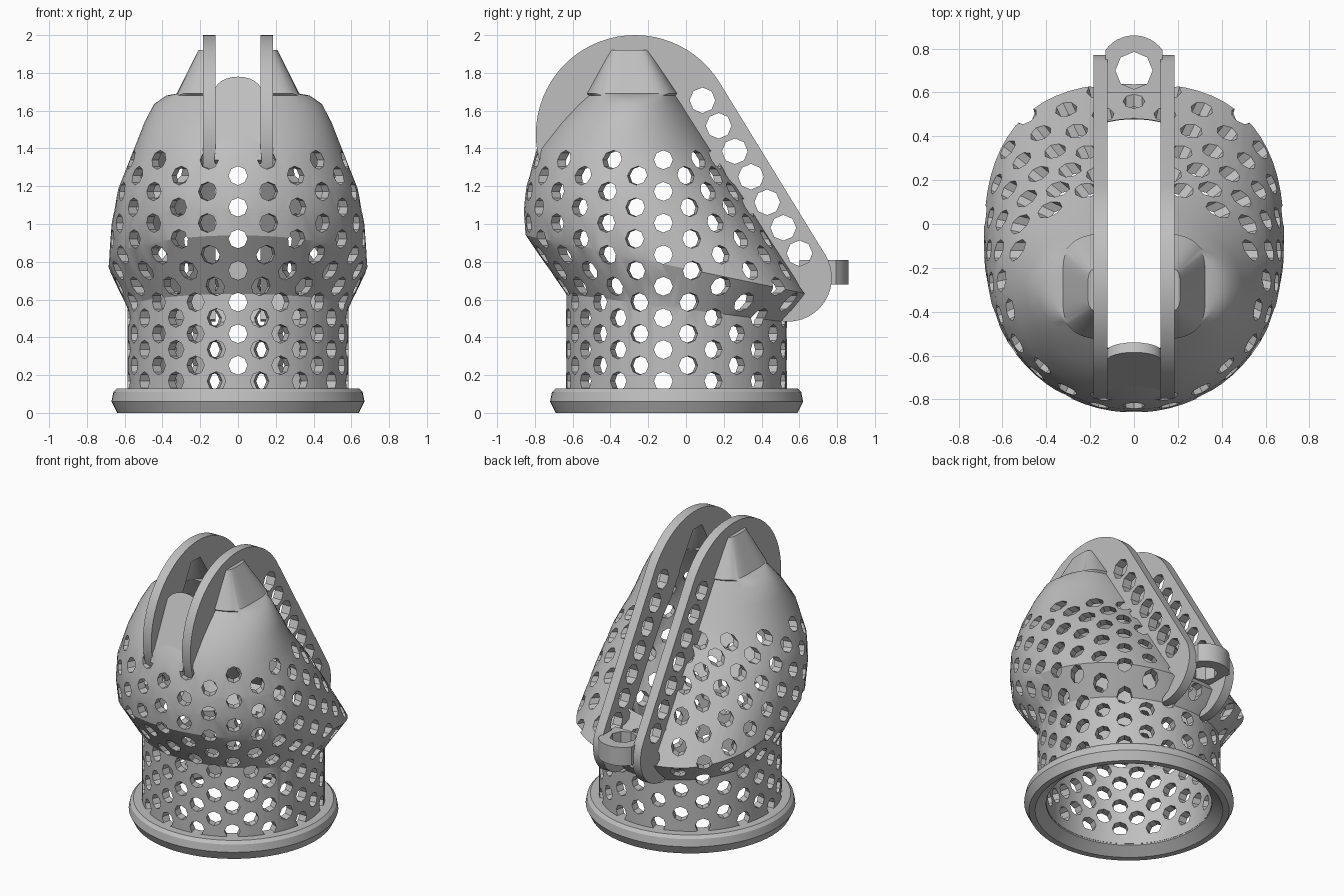
import bpy, bmesh, math
from mathutils import Matrix, Vector

cube = bpy.data.objects.get("Cube")
if cube:
    bpy.data.objects.remove(cube, do_unlink=True)

grey = bpy.data.materials.new("plain_grey")
grey.use_nodes = True
COLOUR = (0.52, 0.52, 0.52, 1)
grey.diffuse_color = COLOUR
grey.node_tree.nodes["Principled BSDF"].inputs["Base Color"].default_value = COLOUR

AXIS_Y = -0.05   # centre of the round neck
WALL = 0.057


def finish(name, bm):
    bmesh.ops.recalc_face_normals(bm, faces=bm.faces)
    mesh = bpy.data.meshes.new(name)
    bm.to_mesh(mesh)
    bm.free()
    mesh.materials.append(grey)
    obj = bpy.data.objects.new(name, mesh)
    bpy.context.collection.objects.link(obj)
    return obj


def bridge(bm, loops, capped=True):
    rows = [[bm.verts.new(p) for p in loop] for loop in loops]
    pairs = list(zip(rows, rows[1:]))
    if not capped:
        pairs.append((rows[-1], rows[0]))
    for a, b in pairs:
        for i in range(len(a)):
            j = (i + 1) % len(a)
            bm.faces.new((a[i], a[j], b[j], b[i]))
    if capped:
        bm.faces.new(rows[0][::-1])
        bm.faces.new(rows[-1])


def prism(bm, start, end, radius, sides=8):
    start, end = Vector(start), Vector(end)
    turn = (end - start).to_track_quat('Z', 'Y').to_matrix().to_4x4()
    place = Matrix.Translation((start + end) / 2) @ turn
    bmesh.ops.create_cone(bm, cap_ends=True, segments=sides, radius1=radius, radius2=radius,
                          depth=(end - start).length, matrix=place)


def cut(obj, *cutters):
    for c in cutters:
        mod = obj.modifiers.new("cut", 'BOOLEAN')
        mod.operation, mod.solver, mod.object = 'DIFFERENCE', 'EXACT', c
        c.hide_render = True
    graph = bpy.context.evaluated_depsgraph_get()
    mesh = bpy.data.meshes.new_from_object(obj.evaluated_get(graph))
    obj.modifiers.clear()
    obj.data = mesh


def smooth(obj, angle=28):
    bpy.ops.object.select_all(action='DESELECT')
    obj.select_set(True)
    bpy.context.view_layer.objects.active = obj
    bpy.ops.object.shade_smooth_by_angle(angle=math.radians(angle))


# Body sections: front y, front z, back y, back z, half width, front and back roundness
SECTIONS = [
    (-0.635, 0.06, 0.535, 0.06, 0.585, 2, 2),
    (-0.635, 0.63, 0.535, 0.48, 0.585, 2, 2),
    (-0.85, 0.94, 0.64, 0.63, 0.685, 2, 2.6),
    (-0.86, 1.08, 0.46, 0.91, 0.67, 2, 2.4),
    (-0.845, 1.2, 0.3, 1.17, 0.635, 2, 2.2),
    (-0.79, 1.4, 0.15, 1.4, 0.55, 2, 2),
    (-0.68, 1.54, 0.06, 1.54, 0.495, 2, 2),
    (-0.59, 1.635, 0.0, 1.635, 0.445, 2, 2),
    (-0.53, 1.68, -0.04, 1.68, 0.38, 2.5, 2.5),
    (-0.53, 1.69, -0.04, 1.69, 0.325, 4, 4),
    (-0.41, 1.92, -0.19, 1.92, 0.21, 5, 5),
]


def section(yf, zf, yb, zb, half, nf, nb, steps=64):
    mid, reach = (yf + yb) / 2, (yb - yf) / 2
    loop = []
    for i in range(steps):
        t = math.tau * (i + 0.5) / steps
        c, s = math.cos(t), math.sin(t)
        p = 2 / (nb if s > 0 else nf)
        x = half * math.copysign(abs(c) ** p, c)
        v = math.copysign(abs(s) ** p, s)
        loop.append((x, mid + reach * v, (zf + zb) / 2 + (zb - zf) / 2 * v))
    return loop


def loft(name, inset):
    bm = bmesh.new()
    loops = []
    for k, (yf, zf, yb, zb, half, nf, nb) in enumerate(SECTIONS):
        drop = inset * 0.8 if k > 5 else 0
        if inset and k == 0:
            drop = 0.2
        loops.append(section(yf + inset, zf - drop, yb - inset, zb - drop, half - inset, nf, nb))
    bridge(bm, loops)
    return finish(name, bm)


body = loft("perforated_body", 0)
cavity = loft("cavity_cutter", WALL)

# Slot through the head, no deeper than the bore of the neck
bm = bmesh.new()
arc = [(0.125 - 0.25 * i / 8) for i in range(9)]
bore = 0.53
outline = [(x, AXIS_Y - math.sqrt(bore ** 2 - x * x)) for x in arc]
outline += [(x, AXIS_Y + math.sqrt(bore ** 2 - x * x)) for x in reversed(arc)]
bridge(bm, [[(x, y, z) for x, y in outline] for z in (0.7, 2.3)])
slot = finish("slot_cutter", bm)

# Staggered rows of radial holes
bm = bmesh.new()
COUNT = 14
for row in range(15):
    z = 0.168 + row * 0.0837
    for k in range(COUNT):
        a = math.tau * (k + (0.5 if row % 2 == 0 else 0)) / COUNT
        dx, dy = math.sin(a), -math.cos(a)
        prism(bm, (dx * 0.26, dy * 0.26 - 0.12, z), (dx * 1.1, dy * 1.1 - 0.12, z), 0.05)
holes = finish("hole_cutter", bm)

cut(body, cavity, slot, holes)
smooth(body)

# Side plates: two circles joined by tangents
big, big_r = Vector((-0.27, 1.475)), 0.525
small, small_r = Vector((0.54, 0.715)), 0.232
axis = small - big
phi = math.atan2(axis.y, axis.x)
beta = math.acos((big_r - small_r) / axis.length)


def arc_points(centre, r, a0, a1, steps):
    angles = [a0 + (a1 - a0) * i / steps for i in range(steps + 1)]
    return [(centre.x + r * math.cos(a), centre.y + r * math.sin(a)) for a in angles]


plate = arc_points(big, big_r, phi + beta, phi + math.tau - beta, 40)
plate += arc_points(small, small_r, phi - beta, phi + beta, 16)

bm = bmesh.new()
for i in range(7):
    y, z = 0.087 + i * 0.0857, 1.655 - i * 0.135
    prism(bm, (-0.4, y, z), (0.4, y, z), 0.068)
plate_holes = finish("plate_hole_cutter", bm)

for side, name in ((1, "left_side_plate"), (-1, "right_side_plate")):
    bm = bmesh.new()
    bridge(bm, [[(side * x, y, z) for y, z in plate] for x in (0.12, 0.185)])
    ear = finish(name, bm)
    cut(ear, cavity, plate_holes)
    smooth(ear)

# Arched tongue between the plates at the front
bm = bmesh.new()
foot, tip = Vector((0, -0.8, 1.34)), Vector((0, -0.585, 1.78))
up = (tip - foot).normalized()
inward = Vector((0, up.z, -up.y)) * 0.05
shape = [Vector((-0.125, 0, 0)) + foot, Vector((0.125, 0, 0)) + foot]
length = (tip - foot).length
for i in range(13):
    a = math.pi * i / 12
    shape.append(foot + Vector((0.125 * math.cos(a), 0, 0)) + up * (length - 0.09 + 0.09 * math.sin(a)))
bridge(bm, [shape, [p + inward for p in shape]])
smooth(finish("front_tongue", bm))

# Flange at the foot
bm = bmesh.new()
profile = [(0.53, 0.05), (0.60, 0.0), (0.64, 0.0), (0.67, 0.06), (0.66, 0.11), (0.64, 0.13), (0.53, 0.13)]
bridge(bm, [[(r * math.cos(math.tau * i / 64), AXIS_Y + r * math.sin(math.tau * i / 64), z)
             for i in range(64)] for r, z in profile], capped=False)
smooth(finish("base_flange", bm))

# Rear eyelet between the plates
bm = bmesh.new()
half, eye = 0.13, Vector((0, 0.70))
a0 = math.acos(half / 0.16)
rim = [(-half, 0.60), (half, 0.60)] + arc_points(eye, 0.16, a0, math.pi - a0, 16)
bridge(bm, [[(x, y, z) for x, y in rim] for z in (0.68, 0.81)])
eyelet = finish("rear_eyelet", bm)
bm = bmesh.new()
prism(bm, (0, 0.70, 0.3), (0, 0.70, 1.2), 0.085)
eye_hole = finish("eyelet_cutter", bm)
cut(eyelet, eye_hole)
smooth(eyelet)

for helper in (cavity, slot, holes, plate_holes, eye_hole):
    bpy.data.objects.remove(helper, do_unlink=True)
